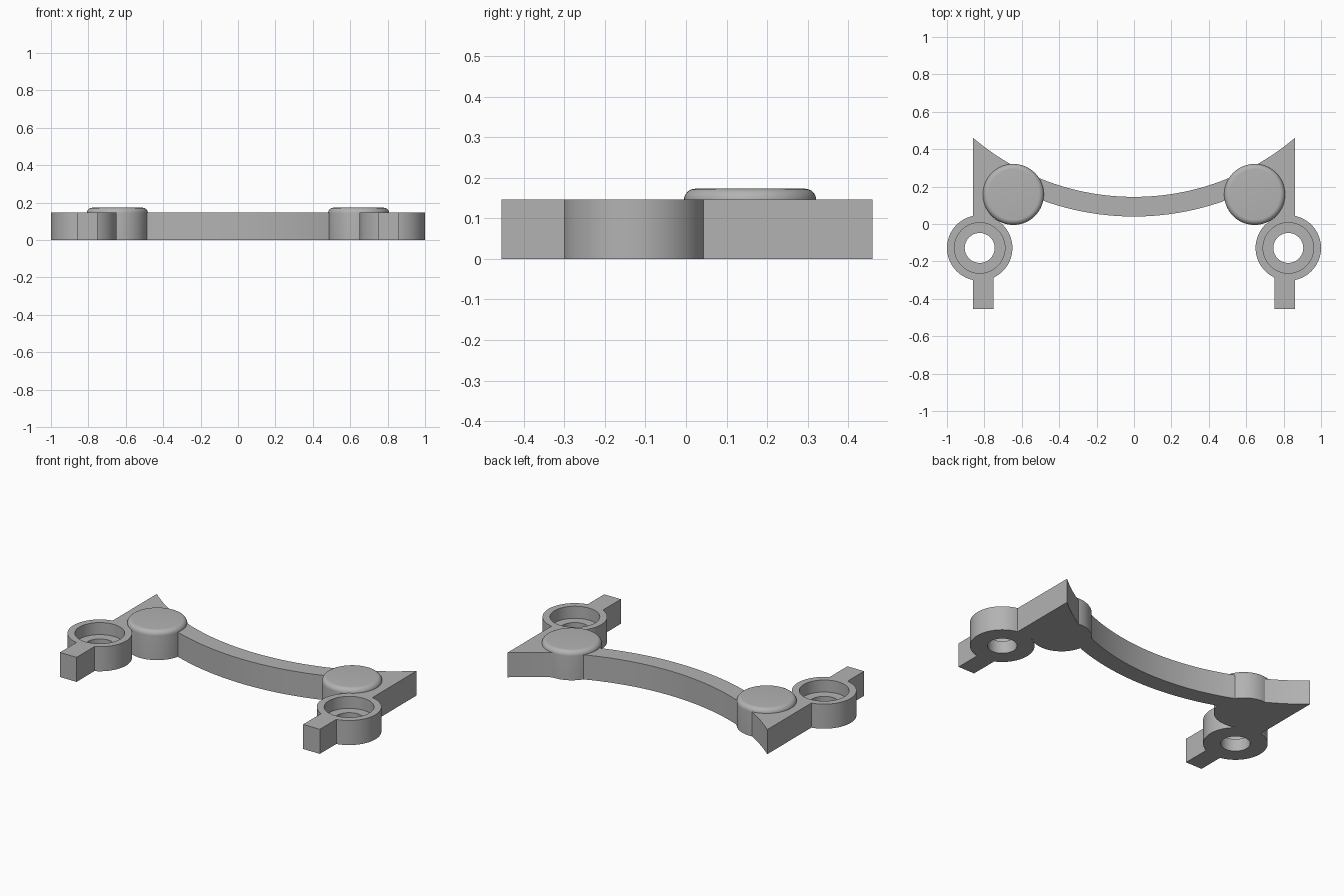
import bpy, bmesh, math

HEIGHT = 0.147
SEGMENTS = 96

if "Cube" in bpy.data.objects:
    bpy.data.objects.remove(bpy.data.objects["Cube"], do_unlink=True)

grey = bpy.data.materials.new("plain grey")
grey.use_nodes = True
grey.diffuse_color = (0.45, 0.45, 0.45, 1)
grey.node_tree.nodes["Principled BSDF"].inputs["Base Color"].default_value = grey.diffuse_color


def finish(name, bm):
    bmesh.ops.recalc_face_normals(bm, faces=bm.faces)
    mesh = bpy.data.meshes.new(name)
    bm.to_mesh(mesh)
    bm.free()
    mesh.materials.append(grey)
    obj = bpy.data.objects.new(name, mesh)
    bpy.context.collection.objects.link(obj)
    return obj


def prism(name, outline, z0=0.0, z1=HEIGHT):
    """Extrude a flat outline upwards."""
    bm = bmesh.new()
    face = bm.faces.new([bm.verts.new((x, y, z0)) for x, y in outline])
    top = bmesh.ops.extrude_face_region(bm, geom=[face])["geom"]
    bmesh.ops.translate(bm, vec=(0, 0, z1 - z0),
                        verts=[v for v in top if isinstance(v, bmesh.types.BMVert)])
    return finish(name, bm)


def circle(cx, cy, r):
    turns = [2 * math.pi * i / SEGMENTS for i in range(SEGMENTS)]
    return [(cx + r * math.cos(a), cy + r * math.sin(a)) for a in turns]


def rounded_pad(name, cx, cy, r, top, fillet):
    """Stack rings of a cylinder whose upper edge is rounded."""
    profile = [(r, 0.0)]
    for i in range(9):
        a = math.pi / 2 * i / 8
        profile.append((r - fillet * (1 - math.cos(a)), top - fillet * (1 - math.sin(a))))
    bm = bmesh.new()
    rings = [[bm.verts.new((x, y, z)) for x, y in circle(cx, cy, rad)] for rad, z in profile]
    for low, high in zip(rings, rings[1:]):
        for i in range(SEGMENTS):
            j = (i + 1) % SEGMENTS
            bm.faces.new((low[i], low[j], high[j], high[i]))
    bm.faces.new(rings[0][::-1])
    bm.faces.new(rings[-1])
    return finish(name, bm)


def combine(body, other, operation):
    """Apply a boolean and drop the used piece."""
    mod = body.modifiers.new("combine", "BOOLEAN")
    mod.operation = operation
    mod.solver = "EXACT"
    mod.object = other
    bpy.context.view_layer.objects.active = body
    bpy.ops.object.modifier_apply(modifier=mod.name)
    bpy.data.objects.remove(other, do_unlink=True)


# Curved bar between two concentric arcs, cut straight at both ends
def arc(radius, half_width=0.86, steps=64):
    xs = [half_width * (2 * i / steps - 1) for i in range(steps + 1)]
    return [(x, 1.476 - math.sqrt(radius ** 2 - x * x)) for x in xs]


bracket = prism("curved_bracket", arc(1.436) + arc(1.331)[::-1])

for side in (-1, 1):
    hole_x, hole_y = side * 0.825, -0.128
    # Straight arm, screw boss and rounded pad
    x0, x1 = side * 0.75, side * 0.86
    arm = prism("arm", [(x0, -0.455), (x1, -0.455), (x1, 0.34), (x0, 0.34)])
    combine(bracket, arm, "UNION")
    combine(bracket, prism("boss", circle(hole_x, hole_y, 0.175)), "UNION")
    pad = rounded_pad("pad", side * 0.645, 0.158, 0.163, 0.173, 0.028)
    combine(bracket, pad, "UNION")
    # Through hole and counterbore
    for radius, floor in ((0.08, -0.1), (0.135, 0.075)):
        cutter = prism("cutter", circle(hole_x, hole_y, radius), floor, 0.3)
        cutter.hide_render = True
        combine(bracket, cutter, "DIFFERENCE")

bpy.ops.object.select_all(action="DESELECT")
bracket.select_set(True)
bpy.context.view_layer.objects.active = bracket
bpy.ops.object.shade_smooth_by_angle(angle=math.radians(30))
